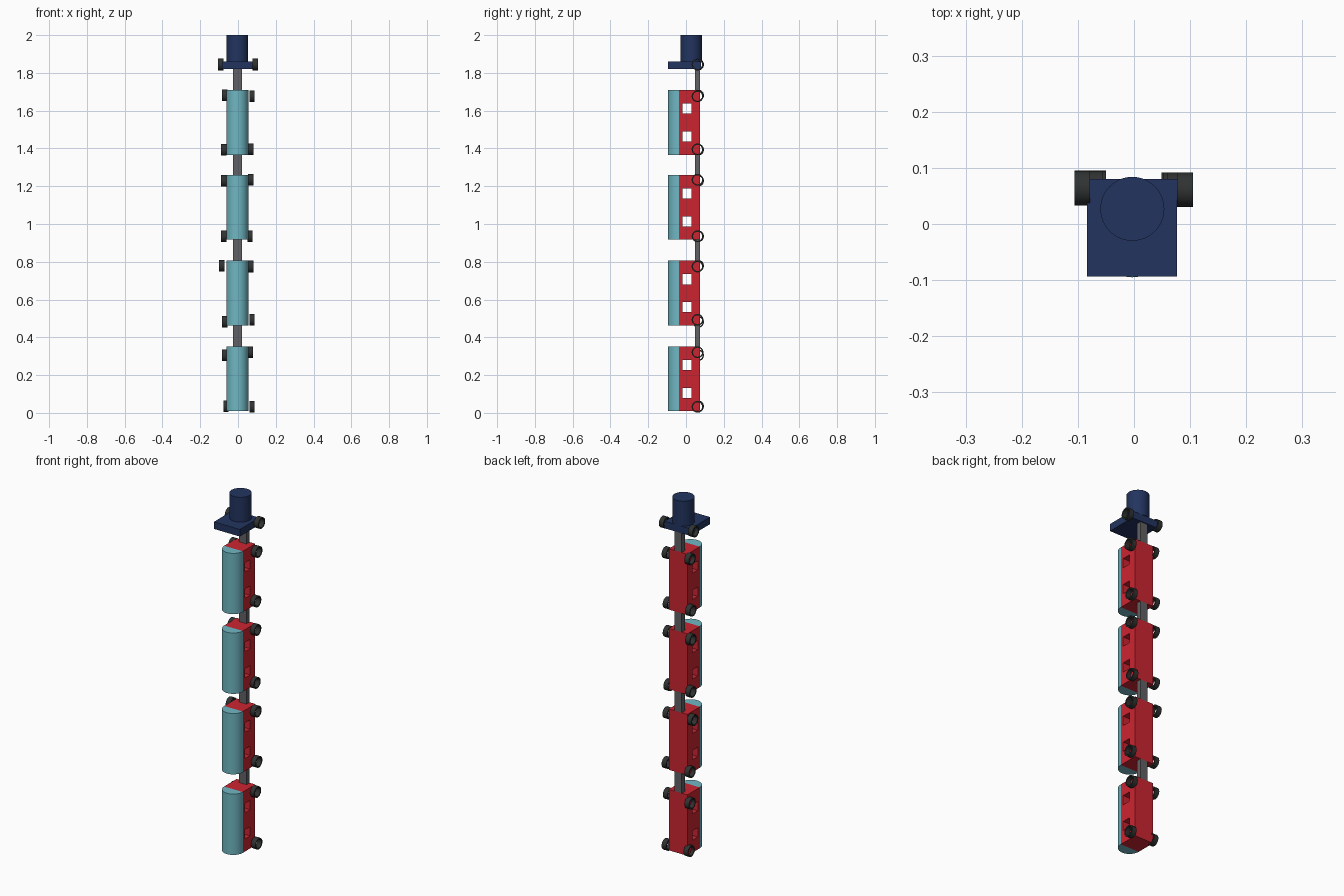
import bpy, bmesh, math
from mathutils import Matrix, Vector

if "Cube" in bpy.data.objects:
    bpy.data.objects.remove(bpy.data.objects["Cube"])


def material(name, rgb):
    m = bpy.data.materials.new(name)
    m.diffuse_color = (*rgb, 1)
    m.use_nodes = True
    m.node_tree.nodes["Principled BSDF"].inputs["Base Color"].default_value = m.diffuse_color
    return m


RED = material("red", (0.60, 0.018, 0.03))
TEAL = material("teal", (0.16, 0.47, 0.54))
NAVY = material("navy", (0.016, 0.034, 0.115))
BLACK = material("black", (0.03, 0.032, 0.032))
GREY = material("dark_grey", (0.12, 0.12, 0.13))


def finish(name, bm, mat, smooth=False):
    bmesh.ops.recalc_face_normals(bm, faces=bm.faces[:])
    me = bpy.data.meshes.new(name)
    bm.to_mesh(me)
    bm.free()
    ob = bpy.data.objects.new(name, me)
    bpy.context.collection.objects.link(ob)
    if mat:
        me.materials.append(mat)
    if smooth:
        bpy.ops.object.select_all(action='DESELECT')
        ob.select_set(True)
        bpy.context.view_layer.objects.active = ob
        bpy.ops.object.shade_smooth_by_angle(angle=math.radians(35))
    return ob


def add_box(bm, lo, hi):
    lo, hi = Vector(lo), Vector(hi)
    mat = Matrix.Translation((lo + hi) / 2) @ Matrix.Diagonal((*(hi - lo), 1))
    bmesh.ops.create_cube(bm, size=1, matrix=mat)


def box(name, lo, hi, mat):
    bm = bmesh.new()
    add_box(bm, lo, hi)
    return finish(name, bm, mat)


def prism(name, profile, z0, z1, mat):
    """Extrude an xy outline upwards from z0 to z1."""
    bm = bmesh.new()
    face = bm.faces.new([bm.verts.new((x, y, z0)) for x, y in profile])
    ext = bmesh.ops.extrude_face_region(bm, geom=[face])
    top = [v for v in ext["geom"] if isinstance(v, bmesh.types.BMVert)]
    bmesh.ops.translate(bm, verts=top, vec=(0, 0, z1 - z0))
    return finish(name, bm, mat, True)


def arc(cx, cy, rx, ry, a0, a1, n):
    return [(cx + rx * math.cos(a0 + (a1 - a0) * i / n),
             cy + ry * math.sin(a0 + (a1 - a0) * i / n)) for i in range(n)]


def wheel(name, x, y, z, r=0.031, inner=0.024, w=0.028, n=32):
    """Open ring with its axis along x, starting at x."""
    bm = bmesh.new()
    loops = [[bm.verts.new((px, y + rad * math.cos(t), z + rad * math.sin(t)))
              for t in (2 * math.pi * i / n for i in range(n))]
             for px, rad in ((x, r), (x + w, r), (x + w, inner), (x, inner))]
    for k in range(4):
        a, b = loops[k], loops[(k + 1) % 4]
        for i in range(n):
            j = (i + 1) % n
            bm.faces.new((a[i], a[j], b[j], b[i]))
    return finish(name, bm, BLACK, True)


X0, X1 = -0.061, 0.055          # wagon sides
CX, HALF = (X0 + X1) / 2, (X1 - X0) / 2
SPLIT, BACK = -0.036, 0.075     # roof joint and wagon underside
LENGTH = 0.343
STARTS = (0.009, 0.463, 0.917, 1.366)
ENGINE_Z = 1.82

for k, z in enumerate(STARTS, 1):
    # wagon body with two through windows
    body = box(f"wagon_body_{k}", (X0, SPLIT, z), (X1, BACK, z + LENGTH), RED)
    bm = bmesh.new()
    for w in (0.070, 0.218):
        add_box(bm, (-0.2, -0.018, z + w), (0.2, 0.03, z + w + 0.053))
    cutter = finish(f"window_cutter_{k}", bm, None)
    cutter.hide_render = True
    cutter.hide_viewport = True
    mod = body.modifiers.new("windows", 'BOOLEAN')
    mod.operation = 'DIFFERENCE'
    mod.solver = 'EXACT'
    mod.object = cutter

    # half-round roof
    half = arc(CX, SPLIT, HALF, 0.059, math.pi, 2 * math.pi, 24) + [(X1, SPLIT)]
    prism(f"wagon_roof_{k}", half, z, z + LENGTH, TEAL)

    # coupling bar to the next vehicle
    nxt = STARTS[k] if k < len(STARTS) else ENGINE_Z
    box(f"coupling_{k}", (-0.026, 0.047, z + LENGTH), (0.02, BACK, nxt), GREY)

# engine base and boiler
box("engine_base", (-0.084, -0.094, ENGINE_Z), (0.077, 0.08, 1.86), NAVY)
prism("engine_boiler", arc(-0.003, 0.027, 0.057, 0.057, 0, 2 * math.pi, 48),
      1.86, 2.0, NAVY)

# wheel pairs, slightly uneven: left x, left z, right x, right z
AXLES = [(-0.078, 0.035, 0.060, 0.032), (-0.084, 0.305, 0.052, 0.321),
         (-0.084, 0.482, 0.060, 0.493), (-0.100, 0.779, 0.055, 0.775),
         (-0.089, 0.935, 0.049, 0.935), (-0.089, 1.229, 0.053, 1.234),
         (-0.089, 1.393, 0.053, 1.395), (-0.084, 1.681, 0.060, 1.676),
         (-0.106, 1.844, 0.077, 1.844)]
for k, (lx, lz, rx, rz) in enumerate(AXLES, 1):
    wheel(f"left_wheel_{k}", lx, 0.064, lz)
    wheel(f"right_wheel_{k}", rx, 0.061, rz)
